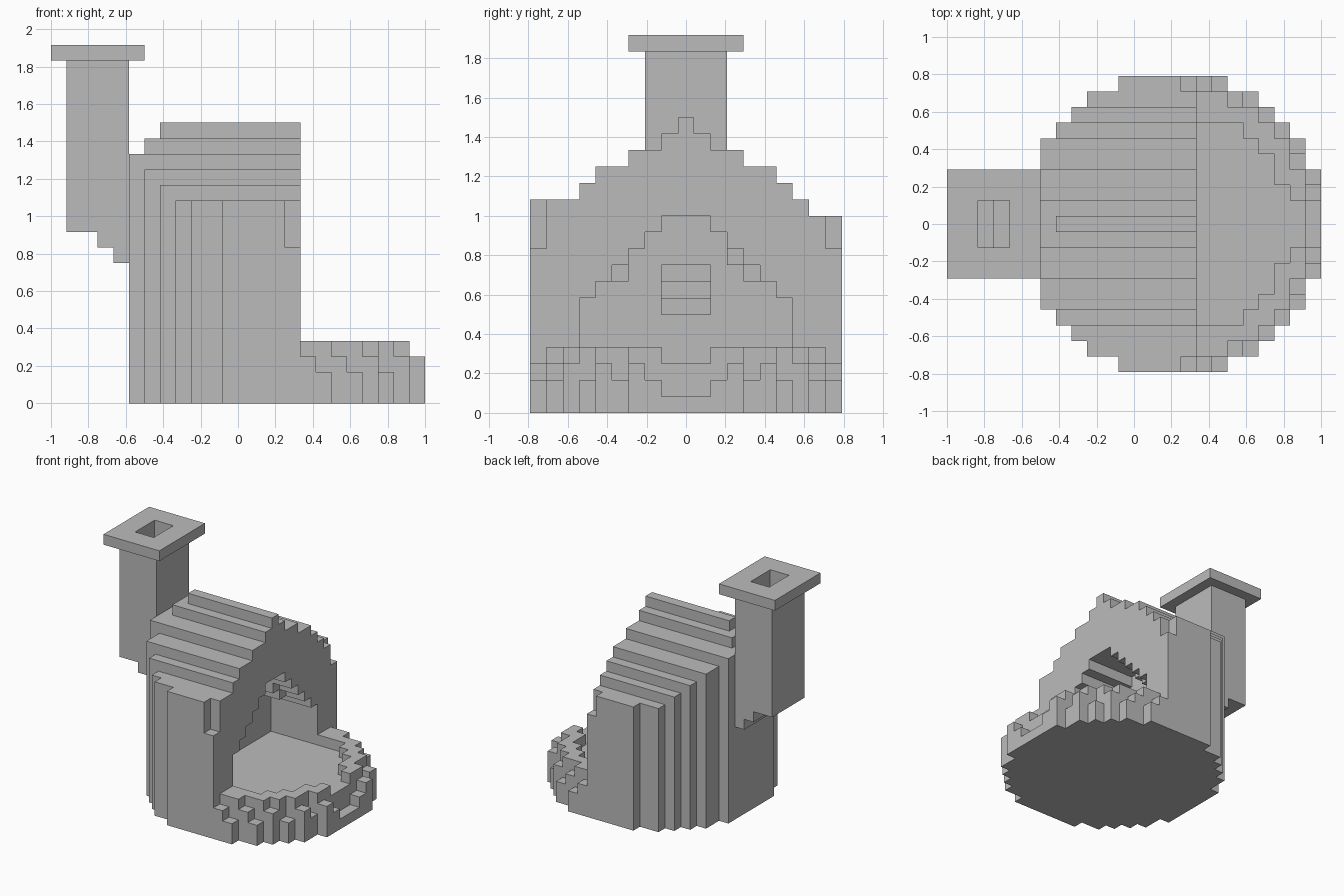
import bpy
import bmesh
import math

cube = bpy.data.objects.get("Cube")
if cube:
    bpy.data.objects.remove(cube, do_unlink=True)

UNIT = 1 / 12          # edge of one building block
MID = 2                # block column at the middle of the round plan

stone = bpy.data.materials.new("grey stone")
stone.use_nodes = True
GREY = (0.5, 0.5, 0.5, 1)
stone.diffuse_color = GREY
stone.node_tree.nodes["Principled BSDF"].inputs["Base Color"].default_value = GREY


def in_disc(i, j):
    return (i - MID) ** 2 + j * j <= 92


def on_edge(i, j):
    return not (in_disc(i + 1, j) and in_disc(i, j + 1) and in_disc(i, j - 1))


def box(xs, ys, zs):
    return {(i, j, k) for i in range(*xs) for j in range(*ys) for k in range(*zs)}


# Stepped roof height over each row, counted from the ridge
ROOF = [18, 17, 16, 16, 15, 15, 14, 13, 13, 13]
LOW_RIM = {(5, 9), (7, 8), (9, 6), (10, 4), (11, 2)}


def rim_height(i, j):
    """Height of the hearth apron and its crenellated rim."""
    a = abs(j)
    if on_edge(i, j):
        if a <= 1:
            return 1
        return 2 if (i, a) in LOW_RIM else 3
    inside = (i - MID) ** 2 + a * a <= 56 and a <= 6
    if inside or a <= 1:
        return 3
    return 4


# Round apron in front of the arch, and the vaulted house behind it
apron, house = set(), set()
for i in range(-7, 12):
    for j in range(-9, 10):
        if not in_disc(i, j):
            continue
        if i >= 4:
            apron |= box((i, i + 1), (j, j + 1), (0, rim_height(i, j)))
        else:
            top = 12 if j >= 8 else ROOF[abs(j)]
            house |= box((i, i + 1), (j, j + 1), (0, top))

# Roof ridge set back in steps at the rear
house -= box((-7, -6), (-9, 10), (16, 18)) | box((-6, -5), (-9, 10), (17, 18))
# Notched front corners
for j in (-9, 9):
    house -= box((3, 4), (j, j + 1), (10, 13))
# Arched fire chamber with corbels inside
for j in range(-6, 7):
    house -= box((-1, 4), (j, j + 1), (3, 13 - max(abs(j), 1)))
for j, k in ((-4, 8), (4, 8), (3, 9)):
    house |= box((-1, 2), (j, j + 1), (k, k + 1))

# Chimney stack with stepped foot, and its cap
chimney = box((-11, -7), (-2, 3), (11, 22))
chimney |= box((-9, -7), (-2, 3), (10, 11)) | box((-8, -7), (-2, 3), (9, 10))
cap = box((-12, -6), (-3, 4), (22, 23))

# Flue: upright shaft, then a sloping duct into the chamber
flue = box((-10, -9), (-1, 2), (12, 23)) | box((-9, -8), (-1, 2), (11, 23))
for i in range(-8, -1):
    low = max(6, 2 - i)
    flue |= box((i, i + 1), (-1, 2), (low, low + 3))

parts = {"apron": apron, "house": house, "chimney": chimney, "chimney_cap": cap}
for cells in parts.values():
    cells -= flue
solid = set().union(*parts.values())


def build(name, cells):
    """Skin the blocks with their exposed faces and merge flat areas."""
    bm = bmesh.new()
    verts = {}

    def vert(p):
        if p not in verts:
            x, y, z = p
            verts[p] = bm.verts.new((x * UNIT, (y - 0.5) * UNIT, z * UNIT))
        return verts[p]

    for c in sorted(cells):
        for axis in range(3):
            u, v = (axis + 1) % 3, (axis + 2) % 3
            for side in (0, 1):
                n = list(c)
                n[axis] += 2 * side - 1
                if tuple(n) in solid:
                    continue
                ring = []
                for du, dv in ((0, 0), (1, 0), (1, 1), (0, 1)):
                    p = list(c)
                    p[axis] += side
                    p[u] += du
                    p[v] += dv
                    ring.append(vert(tuple(p)))
                bm.faces.new(ring if side else ring[::-1])
    bmesh.ops.dissolve_limit(bm, angle_limit=math.radians(1),
                             verts=bm.verts[:], edges=bm.edges[:])
    bmesh.ops.triangulate(bm, faces=[f for f in bm.faces if len(f.verts) > 4])
    mesh = bpy.data.meshes.new(name)
    bm.to_mesh(mesh)
    bm.free()
    mesh.materials.append(stone)
    bpy.context.scene.collection.objects.link(bpy.data.objects.new(name, mesh))


for name, cells in parts.items():
    build(name, cells)
